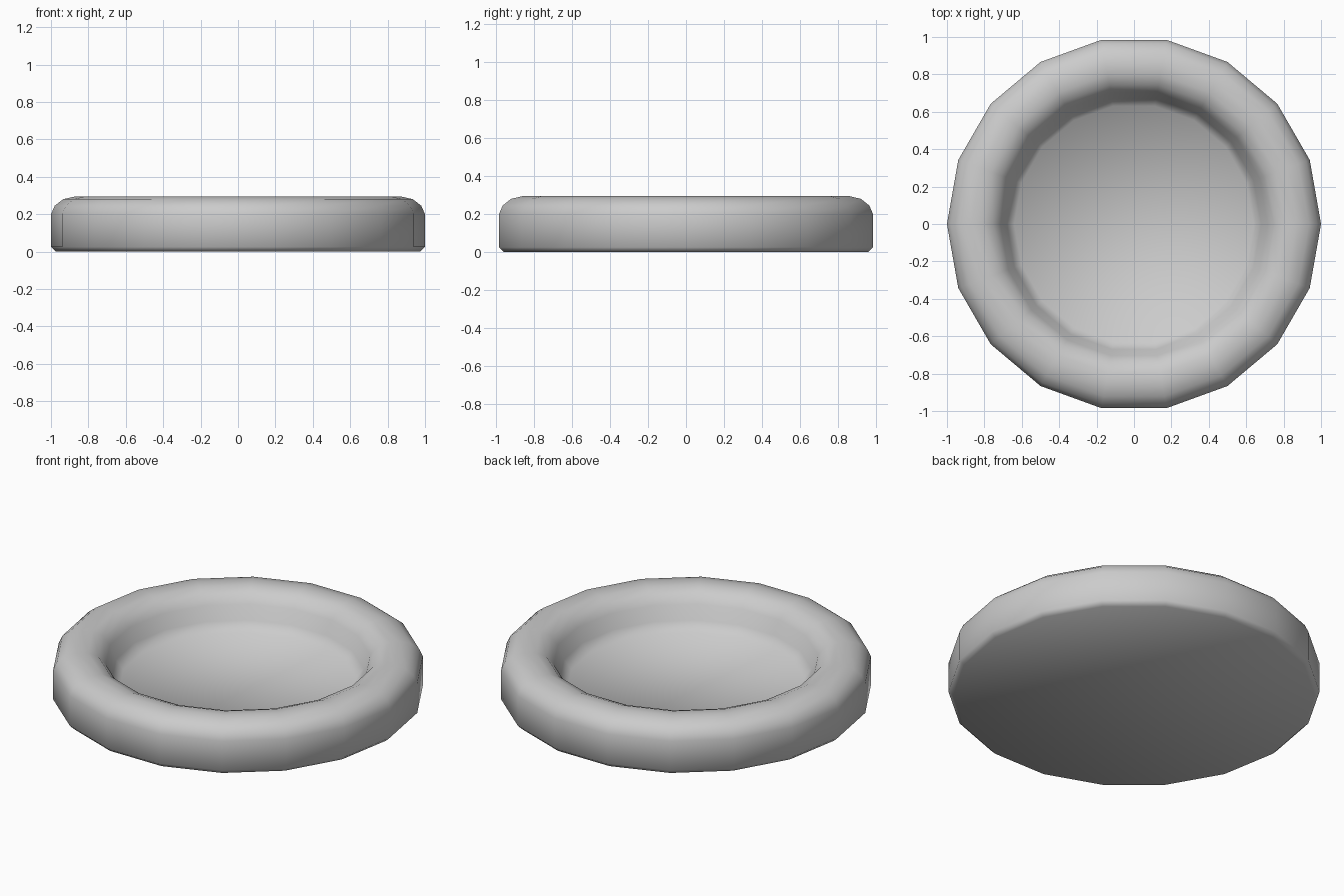
import bpy
import bmesh
from math import cos, sin, tau

cube = bpy.data.objects.get("Cube")
if cube:
    bpy.data.objects.remove(cube, do_unlink=True)

SIDES = 18

# Plain grey material
grey = bpy.data.materials.new("light grey")
grey.use_nodes = True
colour = (0.6, 0.6, 0.6, 1)
grey.diffuse_color = colour
grey.node_tree.nodes["Principled BSDF"].inputs["Base Color"].default_value = colour

# Dish cross-section (radius, height), from the underside round to the floor
profile = [(0.975, 0), (1, 0.025), (1, 0.2), (0.98, 0.245), (0.935, 0.28),
           (0.87, 0.295), (0.81, 0.292), (0.755, 0.27), (0.715, 0.22),
           (0.68, 0.14), (0.64, 0.085)]

# Round dish: rings joined by quads, closed by flat caps
bm = bmesh.new()
rings = [[bm.verts.new((r * cos(tau * i / SIDES), r * sin(tau * i / SIDES), z))
          for i in range(SIDES)] for r, z in profile]
for low, high in zip(rings, rings[1:]):
    for i in range(SIDES):
        j = (i + 1) % SIDES
        bm.faces.new((low[i], low[j], high[j], high[i]))
bm.faces.new(reversed(rings[0]))
bm.faces.new(rings[-1])
for face in bm.faces:
    face.smooth = True

mesh = bpy.data.meshes.new("round_dish")
bm.to_mesh(mesh)
bm.free()
mesh.materials.append(grey)
dish = bpy.data.objects.new("round_dish", mesh)
bpy.context.collection.objects.link(dish)
